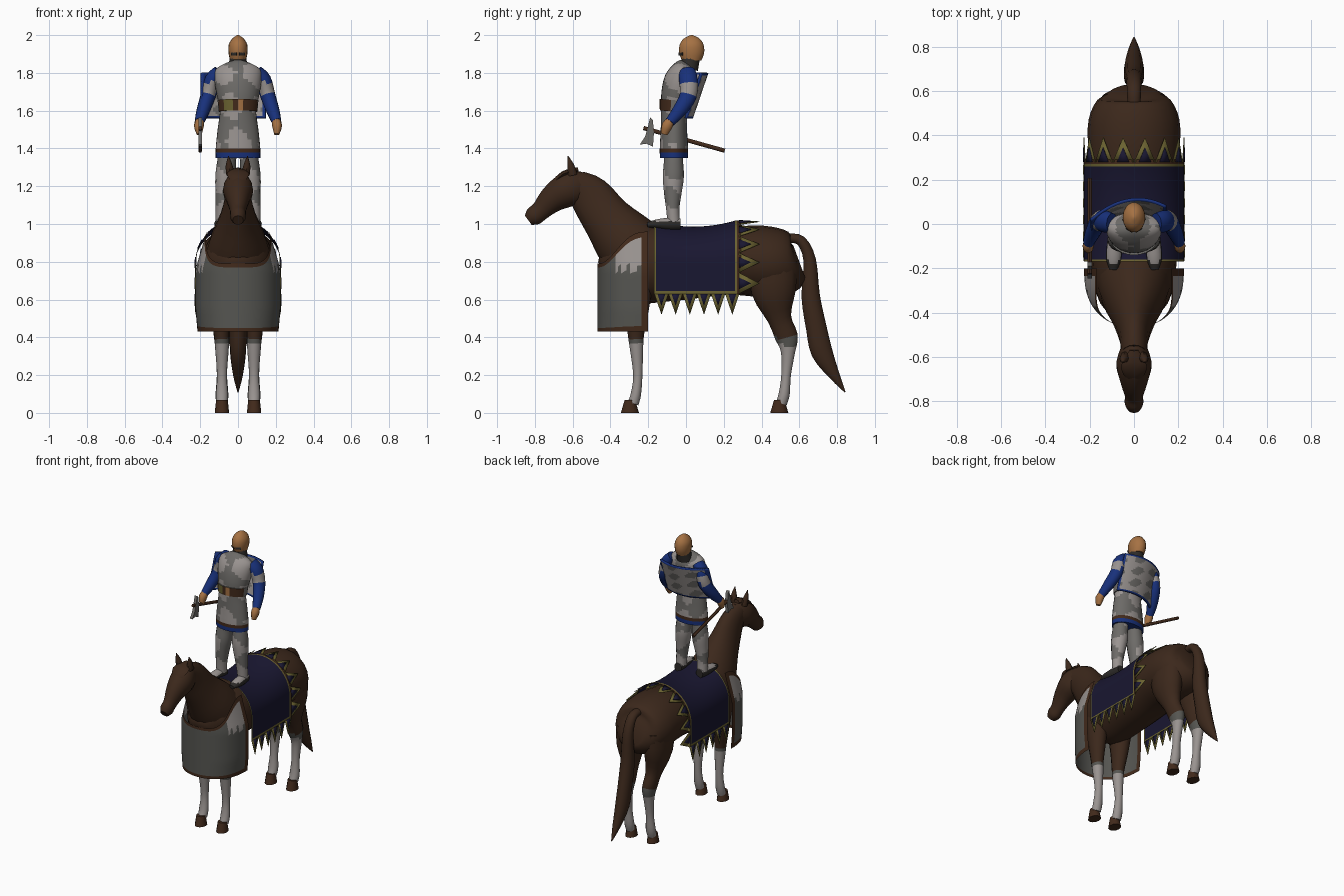
import bpy, bmesh
from math import sin, cos, pi, radians
from mathutils import Vector

if "Cube" in bpy.data.objects:
    bpy.data.objects.remove(bpy.data.objects["Cube"])


def material(name, *rgb):
    m = bpy.data.materials.new(name)
    m.use_nodes = True
    col = tuple((c / 255) ** 2.2 for c in rgb) + (1,)
    m.diffuse_color = col
    bsdf = m.node_tree.nodes["Principled BSDF"]
    bsdf.inputs["Base Color"].default_value = col
    bsdf.inputs["Roughness"].default_value = 0.9
    return m


HORSE = material("horse brown", 62, 44, 33)
LEATHER = material("leather brown", 68, 46, 33)
PALE = material("pale grey", 152, 146, 143)
MAIL = material("mail grey", 108, 106, 103)
STEEL = material("dull grey", 86, 86, 82)
DARK = material("dark grey", 48, 46, 44)
NAVY = material("navy cloth", 31, 29, 52)
BLUE = material("blue cloth", 30, 52, 122)
TAN = material("tan", 164, 113, 69)
OLIVE = material("olive gold", 106, 98, 52)
made = []


def build(name, verts, faces, mats, rule=None):
    mesh = bpy.data.meshes.new(name)
    mesh.from_pydata(verts, [], faces)
    bm = bmesh.new()
    bm.from_mesh(mesh)
    bmesh.ops.recalc_face_normals(bm, faces=bm.faces)
    for f in bm.faces:
        f.smooth = True
        if rule:
            f.material_index = rule(f.calc_center_median())
    bm.to_mesh(mesh)
    bm.free()
    for m in mats:
        mesh.materials.append(m)
    ob = bpy.data.objects.new(name, mesh)
    bpy.context.collection.objects.link(ob)
    made.append(ob)
    return ob


def thicken(ob, amount):
    mod = ob.modifiers.new("thickness", "SOLIDIFY")
    mod.thickness, mod.offset = amount, 0


def spline(keys, sub):
    """Catmull-Rom interpolation of ring values."""
    keys = [Vector(k) for k in keys]
    pad = [keys[0]] + keys + [keys[-1]]
    out = []
    for a, b, c, d in zip(pad, pad[1:], pad[2:], pad[3:]):
        for i in range(sub):
            t = i / sub
            out.append(b + (c - a) * (t / 2) + (2 * a - 5 * b + 4 * c - d) * (t * t / 2)
                       + (3 * b - a - 3 * c + d) * (t ** 3 / 2))
    return out + [keys[-1]]


def loft(name, keys, mats, rule=None, n=14, sub=3):
    """Skin elliptical rings (x, y, z, half width, half depth) along a path."""
    rings = spline(keys, sub)
    verts, faces = [], []
    for i, r in enumerate(rings):
        nxt, prv = rings[min(i + 1, len(rings) - 1)], rings[max(i - 1, 0)]
        t = (Vector(nxt[:3]) - Vector(prv[:3])).normalized()
        u = (Vector((1, 0, 0)) - t * t.x).normalized()
        v = t.cross(u)
        for k in range(n):
            a = 2 * pi * k / n
            verts.append(Vector(r[:3]) + u * (cos(a) * max(r[3], .002)) + v * (sin(a) * max(r[4], .002)))
        if i:
            p, q = (i - 1) * n, i * n
            faces += [(p + k, p + (k + 1) % n, q + (k + 1) % n, q + k) for k in range(n)]
    last = len(verts) - n
    faces += [tuple(range(n)), tuple(range(last, last + n))]
    return build(name, verts, faces, mats, rule)


def sheet(name, point, nu, nv, mats, rule):
    """Grid of point(u, v) with u and v running 0..1, coloured by rule(column, row)."""
    verts = [point(i / nu, j / nv) for i in range(nu + 1) for j in range(nv + 1)]
    w = nv + 1
    faces = [(i * w + j, i * w + j + 1, (i + 1) * w + j + 1, (i + 1) * w + j)
             for i in range(nu) for j in range(nv)]
    ob = build(name, verts, faces, mats)
    for k, p in enumerate(ob.data.polygons):
        p.material_index = rule(k // nv, k % nv)
    return ob


def mottled(c):
    return int(sin(38 * c.x + 9 * c.z + 1) + sin(33 * c.z + 14 * c.y) > 0.15)


# Horse body, neck and head
loft("horse_body", [(0, -.42, .72, .07, .09), (0, -.34, .76, .16, .18), (0, -.2, .79, .19, .21),
                    (0, 0, .785, .2, .185), (0, .2, .80, .205, .175), (0, .35, .805, .208, .188),
                    (0, .47, .795, .205, .185), (0, .56, .79, .165, .155), (0, .6, .80, .09, .09)],
     [HORSE], n=20)
loft("horse_neck", [(0, -.22, .8, .18, .19), (0, -.32, .91, .15, .17), (0, -.42, 1.03, .098, .132),
                    (0, -.51, 1.15, .066, .112), (0, -.59, 1.21, .06, .08)], [HORSE], n=16)
loft("horse_head", [(0, -.53, 1.22, .045, .06), (0, -.58, 1.2, .068, .09), (0, -.64, 1.175, .08, .09),
                    (0, -.71, 1.13, .062, .072), (0, -.77, 1.07, .042, .052),
                    (0, -.808, 1.04, .042, .05), (0, -.835, 1.02, .028, .03)], [HORSE], n=16)
loft("forelock", [(0, -.57, 1.285, .02, .015), (0, -.65, 1.265, .06, .015), (0, -.73, 1.19, .01, .01)],
     [HORSE], n=8)
loft("horse_tail", [(0, .55, .925, .03, .025), (0, .61, .91, .032, .028), (0, .655, .81, .036, .034),
                    (0, .66, .62, .045, .05), (0, .69, .45, .045, .056), (0, .72, .32, .042, .058),
                    (0, .785, .2, .026, .03), (0, .842, .11, .003, .003)], [HORSE])


# Horse legs, hooves and ears
def stocking(c):
    return 0 if c.z > .4 else 2 if c.z > .36 else 1


for s, side in ((1, "left"), (-1, "right")):
    loft(side + "_ear", [(s * .04, -.6, 1.26, .022, .025), (s * .047, -.61, 1.31, .018, .018),
                         (s * .05, -.625, 1.36, .002, .002)], [HORSE], n=8)
    loft(side + "_hind_leg", [(s * .11, .46, .8, .08, .13), (s * .108, .465, .64, .078, .12),
                              (s * .092, .495, .5, .05, .065), (s * .085, .533, .4, .042, .062),
                              (s * .085, .54, .32, .034, .038), (s * .085, .53, .2, .027, .026),
                              (s * .085, .52, .1, .034, .03), (s * .085, .505, .05, .03, .03)],
         [HORSE, PALE, STEEL], stocking)
    loft(side + "_front_leg", [(s * .1, -.26, .75, .075, .1), (s * .095, -.26, .55, .055, .065),
                               (s * .088, -.265, .42, .04, .045), (s * .085, -.262, .34, .036, .036),
                               (s * .085, -.255, .2, .026, .025), (s * .085, -.265, .1, .032, .028),
                               (s * .085, -.28, .05, .03, .03)], [HORSE, PALE, STEEL], stocking)
    for part, y in (("front", -.297), ("hind", .494)):
        loft(side + "_" + part + "_hoof", [(s * .085, y, .068, .031, .028), (s * .085, y, 0, .038, .048)],
             [LEATHER], n=12, sub=1)


# Chest apron hanging around the front of the horse
def apron_point(u, v):
    a = (u * 2 - 1) * pi / 2
    top = .79 + .17 * abs(sin(a)) ** 5
    z = .43 + (top - .43) * v
    fit = 1 - max(0, z - .76) * 1.3 - max(0, .55 - z) * .4
    return (.225 * sin(a) * fit, -.2 - .268 * max(cos(a), 0) ** .75, z)


def apron_colour(i, j):
    edge = min(i, 47 - i)
    if j in (0, 17) or edge == 0:
        return 1
    return 2 if edge < 9 and j > 10 + edge * .4 + sin(edge * 2) else 0


sheet("chest_apron", apron_point, 48, 18, [STEEL, LEATHER, PALE], apron_colour)


# Saddle blanket with a pointed fringe
def drape(u, y):
    """Blanket cross-section: vertical sides joined by an arch."""
    lift = .035 * ((min(y, .26) - .04) / .23) ** 2
    w = (u * 2 - 1) * 1.4
    if abs(w) > 1:
        return Vector((.226 * (1 if w > 0 else -1), y, .79 - (abs(w) - 1) * .4))
    a = w * pi / 2
    return Vector((.226 * sin(a), y, .79 + (.196 + lift) * cos(a)))


sheet("saddle_blanket", lambda u, v: drape(u, -.17 + .46 * v), 80, 46, [NAVY, LEATHER, OLIVE],
      lambda i, j: 1 if j > 43 else 2 if j in (0, 43) or i in (0, 79) else 0)


def fringe(name, across, size, mat, thickness):
    verts, faces = [], []

    def tri(a, b, c):
        faces.append(tuple(len(verts) + k for k in range(3)))
        verts.extend((a, b, c))
    # row of points along the rear edge
    for k in range(10):
        u, h = (k + .5) / 10, across / 20
        tri(drape(u - h, .28), drape(u + h, .28), drape(u, .28 + size))
    # rows of points along the lower edges
    for u in (0, 1):
        for k in range(6):
            y, h = -.13 + k * .075, across * .0375
            a, b, c = (drape(u, q) for q in (y - h, y + h, y))
            tri(a, b, c - Vector((0, 0, size)))
    thicken(build(name, verts, faces, [mat]), thickness)


fringe("fringe_points", 1, .11, OLIVE, .003)
fringe("fringe_fill", .56, .065, NAVY, .009)


# Rider tunic, belt and helmet
def tunic(c):
    return 2 if c.z < 1.38 else 3 if c.z < 1.405 else mottled(c)


def belt(c):
    if c.y > -.075:
        return 3
    if c.y > -.11:
        return 0
    return 1 if c.x < -.03 else 2 if 0 < c.x < .03 else 0


loft("tunic", [(0, -.064, 1.35, .118, .074), (0, -.064, 1.4, .118, .075), (0, -.064, 1.5, .108, .07),
               (0, -.062, 1.6, .096, .07), (0, -.048, 1.68, .112, .084), (0, -.03, 1.76, .124, .085),
               (0, -.008, 1.815, .118, .066), (0, .01, 1.845, .05, .045)],
     [MAIL, PALE, BLUE, LEATHER], tunic, n=28, sub=6)
loft("belt", [(0, -.062, 1.595, .103, .077), (0, -.057, 1.655, .108, .084)],
     [LEATHER, OLIVE, TAN, MAIL], belt, n=24, sub=1)
loft("neck_mail", [(0, .015, 1.82, .055, .05), (0, .028, 1.885, .042, .048)], [DARK], sub=1)
loft("helmet", [(0, .03, 1.865, .042, .052), (0, .03, 1.905, .05, .067), (0, .03, 1.95, .049, .064),
                (0, .03, 1.982, .03, .042), (0, .03, 2, .004, .005)], [TAN], n=18)
for s, side in ((1, "left"), (-1, "right")):
    loft(side + "_eye_slit", [(s * .006, -.036, 1.9, .005, .009), (s * .036, -.018, 1.9, .005, .009)],
         [DARK], n=6, sub=1)

# Rider limbs
for s, side in ((1, "left"), (-1, "right")):
    loft(side + "_trouser", [(s * .05, -.064, 1.4, .045, .048), (s * .06, -.066, 1.33, .05, .052),
                             (s * .066, -.067, 1.25, .054, .057), (s * .075, -.07, 1.16, .045, .047),
                             (s * .081, -.07, 1.08, .038, .036), (s * .084, -.065, 1.01, .035, .034)],
         [MAIL, PALE], mottled, sub=5)
    loft(side + "_boot", [(s * .085, -.03, 1.0, .028, .03), (s * .088, -.09, 1.0, .034, .034),
                          (s * .092, -.16, 1.0, .034, .024), (s * .094, -.205, .995, .018, .012)],
         [DARK, PALE], lambda c: int(c.z > 1.015))
    loft(side + "_sleeve", [(s * .1, .005, 1.805, .035, .045), (s * .135, .012, 1.765, .04, .05),
                            (s * .158, .012, 1.68, .04, .046), (s * .185, -.035, 1.6, .035, .038),
                            (s * .205, -.085, 1.54, .025, .027)], [BLUE, PALE],
         lambda c: int(1.69 < c.z < 1.75))
    loft(side + "_hand", [(s * .2, -.075, 1.555, .02, .02), (s * .207, -.1, 1.52, .026, .03),
                          (s * .205, -.115, 1.475, .014, .018)], [TAN], n=10)


# Curved shield carried on the back, wrapping towards the right arm
def shield_point(u, v):
    w, z = u * 2 - 1, 1.56 + .24 * v
    return (-.025 + .17 * w, .068 + (z - 1.68) * .34 - .06 * w * w + .03 * w, z)


shield = sheet("shield", shield_point, 28, 22, [MAIL, PALE, BLUE],
               lambda i, j: 2 if i in (0, 1, 27) or j in (0, 21) else
               int(sin(i * .6) + sin(j * .9 + i * .3) > -.4))
thicken(shield, .012)

# Axe held in the right hand
loft("axe_shaft", [(-.2, -.225, 1.508, .01, .011), (-.2, .205, 1.388, .01, .011)], [LEATHER], n=8, sub=1)
outline = [(-.19, 1.565), (-.175, 1.55), (-.17, 1.48), (-.175, 1.41), (-.21, 1.425),
           (-.245, 1.42), (-.218, 1.46), (-.205, 1.5)]
k = len(outline)
build("axe_head", [(x, y, z) for x in (-.21, -.19) for y, z in outline],
      [tuple(range(k)), tuple(range(k, 2 * k))]
      + [(i, (i + 1) % k, k + (i + 1) % k, k + i) for i in range(k)], [MAIL])

# Smooth shading with crisp edges
for ob in bpy.context.selected_objects:
    ob.select_set(False)
for ob in made:
    ob.select_set(True)
bpy.context.view_layer.objects.active = made[0]
bpy.ops.object.shade_smooth_by_angle(angle=radians(45))
